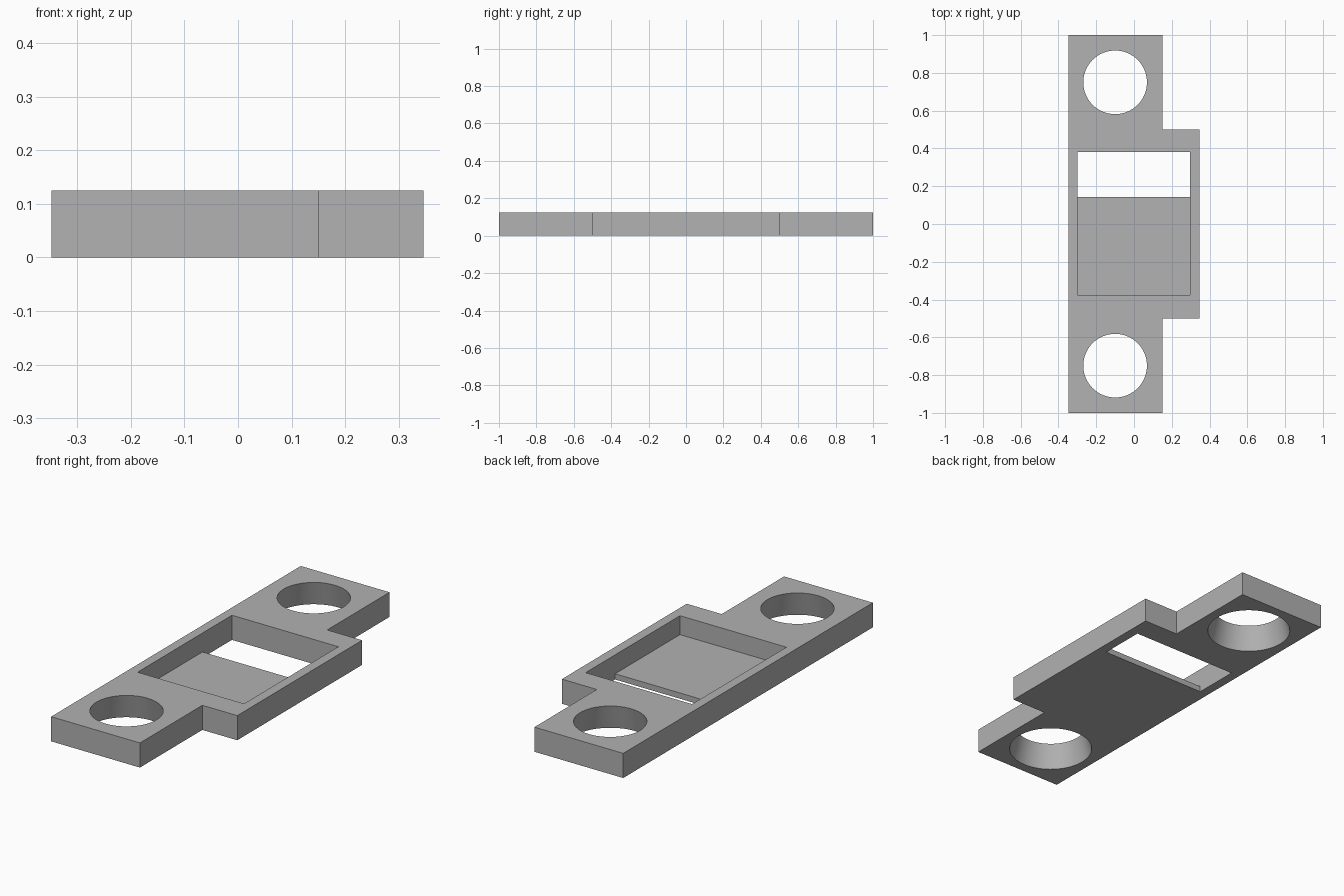
import bpy, bmesh, math
from mathutils import Vector

cube = bpy.data.objects.get("Cube")
if cube:
    bpy.data.objects.remove(cube, do_unlink=True)

THICK = 0.125
FLOOR = 0.029

grey = bpy.data.materials.new("plain_grey")
grey.use_nodes = True
colour = (0.445, 0.445, 0.445, 1)
grey.diffuse_color = colour
grey.node_tree.nodes["Principled BSDF"].inputs["Base Color"].default_value = colour


def finish(name, bm):
    bmesh.ops.recalc_face_normals(bm, faces=bm.faces)
    mesh = bpy.data.meshes.new(name)
    bm.to_mesh(mesh)
    bm.free()
    mesh.materials.append(grey)
    obj = bpy.data.objects.new(name, mesh)
    bpy.context.collection.objects.link(obj)
    return obj


def prism(name, points, direction):
    """Extrude a closed outline along a direction."""
    bm = bmesh.new()
    face = bm.faces.new([bm.verts.new(p) for p in points])
    extruded = bmesh.ops.extrude_face_region(bm, geom=[face])["geom"]
    verts = [v for v in extruded if isinstance(v, bmesh.types.BMVert)]
    bmesh.ops.translate(bm, verts=verts, vec=Vector(direction))
    return finish(name, bm)


# Plate with a wider middle section on its left
left, tab, wide = -0.348, 0.15, 0.346
outline = [(left, -1), (tab, -1), (tab, -0.5), (wide, -0.5),
           (wide, 0.5), (tab, 0.5), (tab, 1), (left, 1)]
plate = prism("mounting_plate", [(x, y, 0) for x, y in outline], (0, 0, THICK))

# Pocket with a thin floor and an open slot at the back
section = [(-0.376, FLOOR), (0.144, FLOOR), (0.144, -0.1),
           (0.38, -0.1), (0.38, 0.25), (-0.376, 0.25)]
cutters = [prism("pocket_cutter", [(-0.3, y, z) for y, z in section], (0.597, 0, 0))]

# Tapered screw holes, wider underneath
for y in (-0.75, 0.75):
    bm = bmesh.new()
    bmesh.ops.create_cone(bm, cap_ends=True, segments=64, radius1=0.212,
                          radius2=0.156, depth=0.225)
    bmesh.ops.translate(bm, verts=bm.verts, vec=(-0.1, y, THICK / 2))
    cutters.append(finish("hole_cutter", bm))

# Cut the openings and discard the cutters
bpy.ops.object.select_all(action='DESELECT')
bpy.context.view_layer.objects.active = plate
plate.select_set(True)
for cutter in cutters:
    cutter.hide_render = True
    mod = plate.modifiers.new("cut", 'BOOLEAN')
    mod.operation = 'DIFFERENCE'
    mod.solver = 'EXACT'
    mod.object = cutter
    bpy.ops.object.modifier_apply(modifier=mod.name)
    bpy.data.objects.remove(cutter, do_unlink=True)

bpy.ops.object.shade_smooth_by_angle(angle=math.radians(30))
